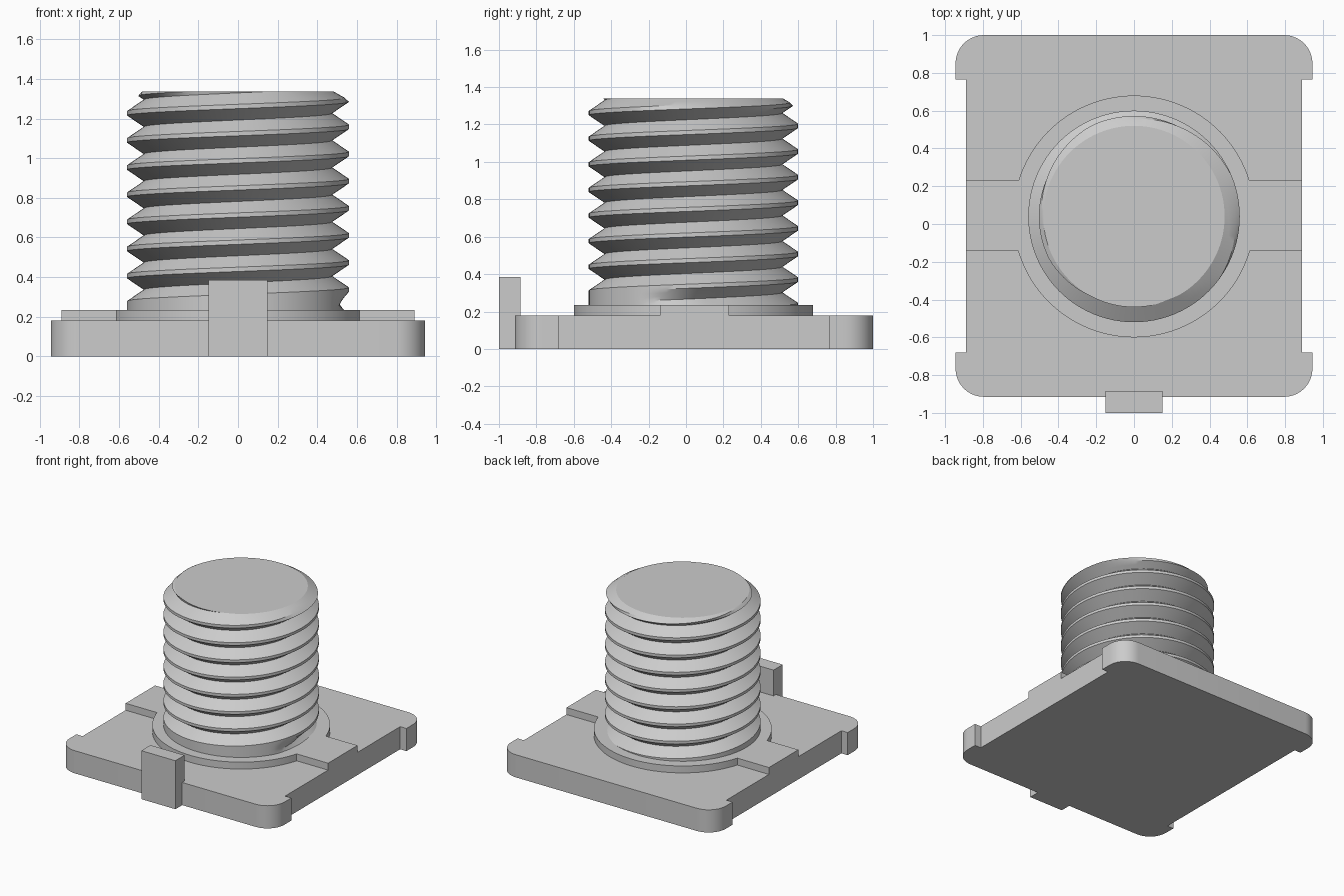
import bpy, bmesh
from math import pi, tau, cos, sin, radians

if "Cube" in bpy.data.objects:
    bpy.data.objects.remove(bpy.data.objects["Cube"])

GREY = (0.6, 0.6, 0.6, 1)
mat = bpy.data.materials.new("light grey")
mat.use_nodes = True
mat.diffuse_color = GREY
mat.node_tree.nodes["Principled BSDF"].inputs["Base Color"].default_value = GREY
AXIS_Y = 0.04


def finish(name, bm):
    bmesh.ops.recalc_face_normals(bm, faces=bm.faces)
    mesh = bpy.data.meshes.new(name)
    bm.to_mesh(mesh)
    bm.free()
    ob = bpy.data.objects.new(name, mesh)
    bpy.context.collection.objects.link(ob)
    mesh.materials.append(mat)
    bpy.ops.object.select_all(action='DESELECT')
    ob.select_set(True)
    bpy.context.view_layer.objects.active = ob
    bpy.ops.object.shade_smooth_by_angle(angle=radians(25))
    return ob


def prism(name, outline, z0, z1):
    bm = bmesh.new()
    face = bm.faces.new([bm.verts.new((x, y, z0)) for x, y in outline])
    ext = bmesh.ops.extrude_face_region(bm, geom=[face])
    top = [v for v in ext["geom"] if isinstance(v, bmesh.types.BMVert)]
    bmesh.ops.translate(bm, verts=top, vec=(0, 0, z1 - z0))
    if face.is_valid and len(face.link_loops if hasattr(face, "link_loops") else face.loops) == 0:
        bm.faces.remove(face)
    return finish(name, bm)


def rect(x, y0, y1):
    return [(-x, y0), (x, y0), (x, y1), (-x, y1)]


def arc(cx, cy, r, a0, a1, n):
    return [(cx + r * cos(a0 + (a1 - a0) * i / n), cy + r * sin(a0 + (a1 - a0) * i / n))
            for i in range(n + 1)]


# Base plate: rounded corners and recessed sides
W, BACK, FRONT, R = 0.945, 1.0, -0.915, 0.15
right_side = (arc(W - R, FRONT + R, R, -pi / 2, 0, 10)
              + [(W, -0.68), (0.89, -0.68), (0.89, 0.765), (W, 0.765)]
              + arc(W - R, BACK - R, R, 0, pi / 2, 10))
prism("base_plate", right_side + [(-x, y) for x, y in reversed(right_side)], 0, 0.18)

# Raised cross bar joined with a round collar
COLLAR = 0.64
a_low, a_high = -0.285, 0.3
back_arc = arc(0, AXIS_Y, COLLAR, a_high, pi - a_high, 48)
front_arc = arc(0, AXIS_Y, COLLAR, pi - a_low, tau + a_low, 48)
prism("raised_collar",
      [(0.89, -0.14), (0.89, 0.23)] + back_arc + [(-0.89, 0.23), (-0.89, -0.14)] + front_arc,
      0.17, 0.235)

# Front tab
prism("front_tab", rect(0.15, -1.0, -0.885), 0, 0.385)

# Threaded post: right-handed V thread that fades in at the foot
OUTER, DEPTH, PITCH, ROOT_Z = 0.56, 0.085, 0.137, 0.268
BOTTOM, TOP, FLAT, STEPS = 0.2, 1.338, 0.011, 96
FLANK = PITCH / 2 - FLAT


def radius(theta, z):
    u = (z - ROOT_Z) / PITCH - theta / tau
    n = round(u)
    fade = min(1, max(0, (tau * n + theta + 0.5) / 0.7))
    groove = max(0, 1 - abs(u - n) * PITCH / FLANK)
    return min(OUTER - DEPTH * fade * groove, 0.48 + 1.78 * (TOP - z))


bm = bmesh.new()
columns = []
offsets = [0, FLANK / 3, FLANK * 2 / 3, FLANK,
           PITCH - FLANK, PITCH - FLANK * 2 / 3, PITCH - FLANK / 3]
for i in range(STEPS + 1):
    theta = tau * i / STEPS
    col = []
    for turn in range(-2, 10):
        for off in offsets:
            z = ROOT_Z + PITCH * (turn + theta / tau) + off
            z = min(TOP, max(BOTTOM, z))
            r = radius(theta, z)
            col.append(bm.verts.new((r * cos(theta), AXIS_Y + r * sin(theta), z)))
    columns.append(col)
for a, b in zip(columns, columns[1:]):
    for j in range(len(a) - 1):
        if max(a[j + 1].co.z - a[j].co.z, b[j + 1].co.z - b[j].co.z) > 1e-5:
            bm.faces.new((a[j], b[j], b[j + 1], a[j + 1]))
for end in (0, -1):
    bm.faces.new([col[end] for col in columns[:-1]])
bmesh.ops.remove_doubles(bm, verts=bm.verts, dist=1e-4)
bmesh.ops.delete(bm, geom=[v for v in bm.verts if not v.link_faces], context='VERTS')
finish("threaded_post", bm)
